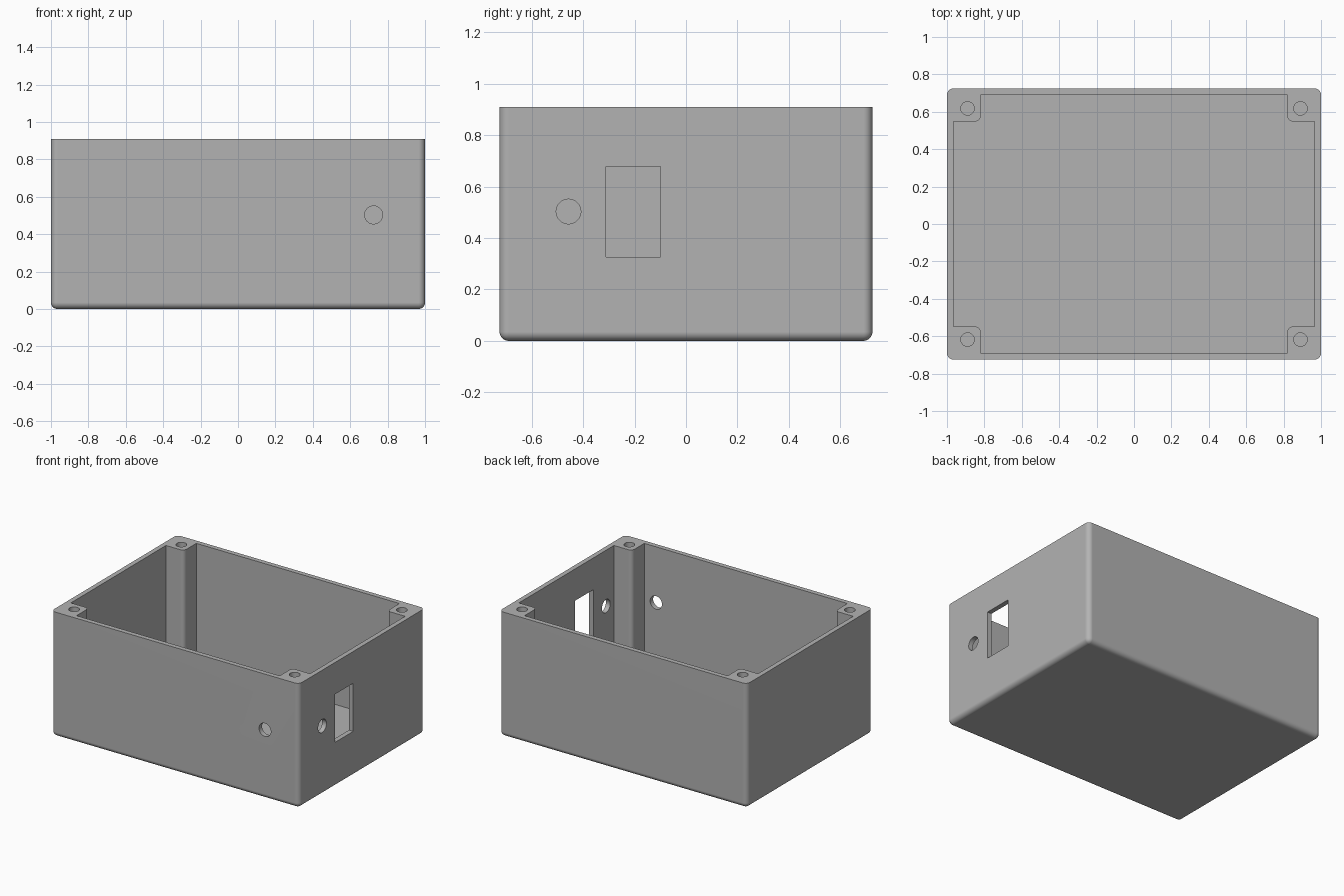
import bpy
import bmesh
from math import pi, cos, sin
from mathutils import Matrix, Vector

HX, HY, H = 1.0, 0.725, 0.91        # outer half sizes and height
WALL, FLOOR, R = 0.035, 0.035, 0.035
POST = Vector((0.82, 0.548))        # inner corner of each screw post

if "Cube" in bpy.data.objects:
    bpy.data.objects.remove(bpy.data.objects["Cube"])

grey = bpy.data.materials.new("matte grey")
grey.use_nodes = True
grey.diffuse_color = (0.45, 0.45, 0.45, 1)
grey.node_tree.nodes["Principled BSDF"].inputs["Base Color"].default_value = grey.diffuse_color


def make_object(name, bm):
    bmesh.ops.recalc_face_normals(bm, faces=bm.faces)
    mesh = bpy.data.meshes.new(name)
    bm.to_mesh(mesh)
    bm.free()
    mesh.materials.append(grey)
    obj = bpy.data.objects.new(name, mesh)
    bpy.context.collection.objects.link(obj)
    return obj


def box(name, lo, hi, round_edges=False):
    lo, hi = Vector(lo), Vector(hi)
    bm = bmesh.new()
    bmesh.ops.create_cube(bm, size=1, matrix=Matrix.Translation((lo + hi) / 2)
                          @ Matrix.Diagonal((*(hi - lo), 1)))
    if round_edges:                 # everything except the top rim
        edges = [e for e in bm.edges if min(v.co.z for v in e.verts) < hi.z - 0.01]
        bmesh.ops.bevel(bm, geom=edges, offset=R, segments=8, profile=0.5, affect='EDGES')
    return make_object(name, bm)


def drill(name, centre, radius, depth, axis):
    turn = {'X': Matrix.Rotation(pi / 2, 4, 'Y'),
            'Y': Matrix.Rotation(pi / 2, 4, 'X'),
            'Z': Matrix.Identity(4)}[axis]
    bm = bmesh.new()
    bmesh.ops.create_cone(bm, cap_ends=True, segments=40, radius1=radius, radius2=radius,
                          depth=depth, matrix=Matrix.Translation(centre) @ turn)
    return make_object(name, bm)


def cavity():
    # Outline of the interior, notched by a rounded post in each corner
    fillet = 0.03
    quarter = [(POST.x, HY - WALL)]
    for i in range(9):
        a = pi + i * pi / 16
        quarter.append((POST.x + fillet + fillet * cos(a), POST.y + fillet + fillet * sin(a)))
    quarter.append((HX - WALL, POST.y))
    outline = []
    for sx, sy in ((1, 1), (1, -1), (-1, -1), (-1, 1)):
        points = quarter if sx * sy > 0 else quarter[::-1]
        outline += [(sx * x, sy * y) for x, y in points]
    bm = bmesh.new()
    face = bm.faces.new([bm.verts.new((x, y, FLOOR)) for x, y in outline])
    top = bmesh.ops.extrude_face_region(bm, geom=[face])["geom"]
    bmesh.ops.translate(bm, vec=(0, 0, H), verts=[v for v in top if isinstance(v, bmesh.types.BMVert)])
    return make_object("cavity_cutter", bm)


# Rounded body
body = box("enclosure_body", (-HX, -HY, 0), (HX, HY, H), round_edges=True)

# Interior, port openings and screw holes
cutters = [
    cavity(),
    drill("front_hole_cutter", (0.725, -HY, 0.503), 0.048, 0.2, 'Y'),
    drill("side_hole_cutter", (HX, -0.457, 0.503), 0.048, 0.2, 'X'),
    box("socket_cutter", (HX - 0.1, -0.312, 0.327), (HX + 0.1, -0.1, 0.678)),
]
for sx in (-1, 1):
    for sy in (-1, 1):
        cutters.append(drill("screw_hole_cutter", (sx * 0.89, sy * 0.618, H), 0.036, 0.8, 'Z'))

bpy.context.view_layer.objects.active = body
for cutter in cutters:
    cutter.hide_render = True
    cut = body.modifiers.new(cutter.name, 'BOOLEAN')
    cut.operation, cut.solver, cut.object = 'DIFFERENCE', 'EXACT', cutter
    bpy.ops.object.modifier_apply(modifier=cut.name)
    bpy.data.objects.remove(cutter)

# Smooth curves with crisp edges and flat walls
bpy.ops.object.select_all(action='DESELECT')
body.select_set(True)
bpy.ops.object.shade_smooth_by_angle(angle=pi / 6)
normals = body.modifiers.new("flat_walls", 'WEIGHTED_NORMAL')
normals.keep_sharp = True
